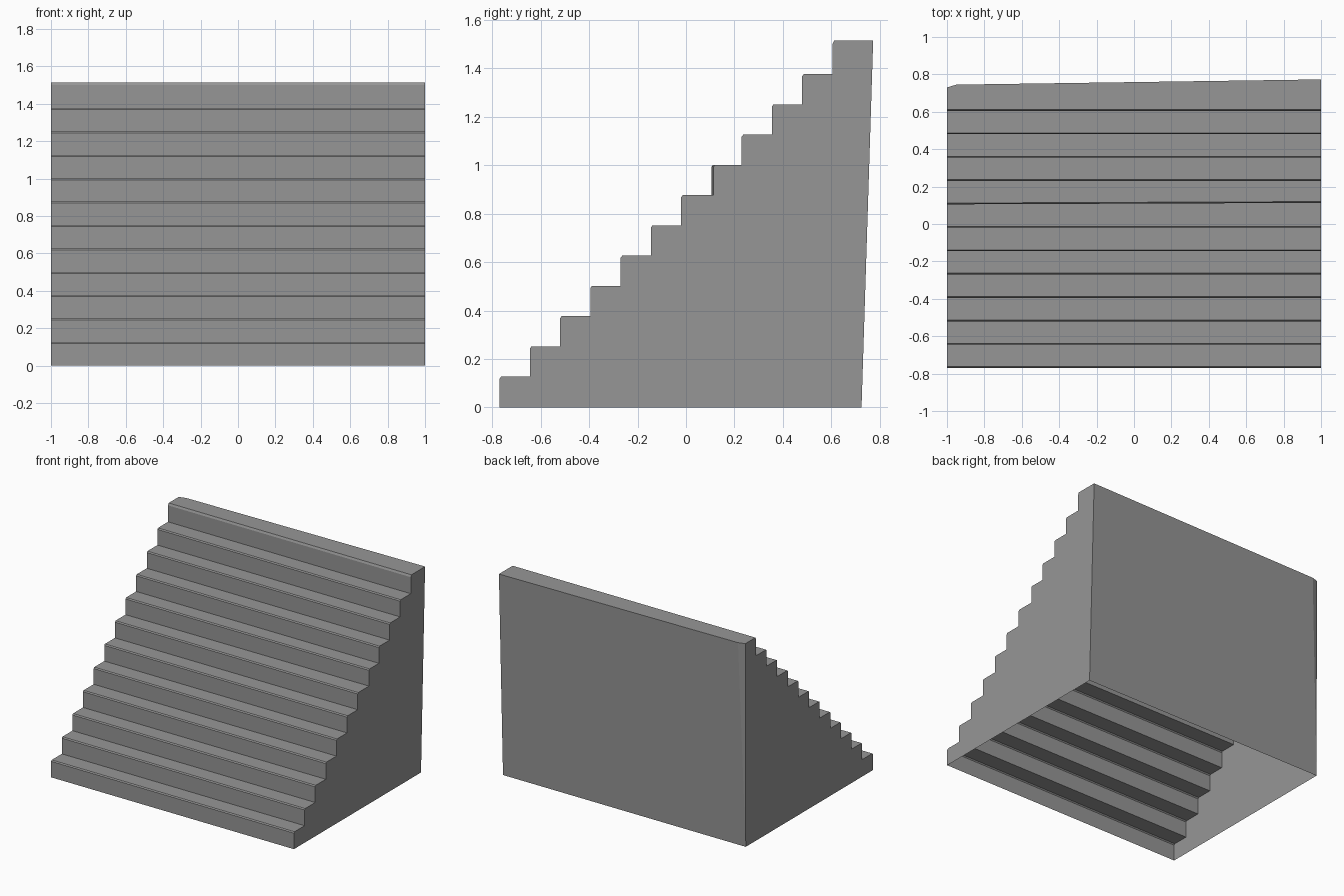
import bpy

cube = bpy.data.objects.get("Cube")
if cube:
    bpy.data.objects.remove(cube, do_unlink=True)

STEPS, RISE, RUN = 12, 0.125, 0.125
FRONT, BACK, TOP = -0.77, 0.725, 1.515

stone = bpy.data.materials.new("plain grey")
stone.use_nodes = True
stone.diffuse_color = (0.305, 0.305, 0.305, 1)
stone.node_tree.nodes["Principled BSDF"].inputs["Base Color"].default_value = stone.diffuse_color


def add_part(name, verts, faces):
    mesh = bpy.data.meshes.new(name)
    mesh.from_pydata(verts, [], faces)
    mesh.materials.append(stone)
    mesh.update()
    part = bpy.data.objects.new(name, mesh)
    bpy.context.collection.objects.link(part)
    return part


def stair_profile(x, back_top):
    """Stepped outline at one side, with a small chamfer on each nosing."""
    points = []
    z = 0
    for i in range(STEPS):
        last = i == STEPS - 1
        y = FRONT + i * RUN
        if i == 7:
            y += 0.004 + 0.004 * x  # slightly skewed riser
        top = TOP if last else (i + 1) * RISE + 0.002
        drop = 0.015 if last else 0.008
        points += [(x, y, z), (x, y, top - drop), (x, y + 0.007, top)]
        z = top
    return points + [(x, back_top, TOP)]


right = stair_profile(-1, 0.73)
left = stair_profile(1, 0.773)
n = len(right)

# Treads, risers and chamfers; the top landing has a clipped rear corner
strips = [(i, i + 1, n + i + 1, n + i) for i in range(n - 2)]
corner = (-0.95, 0.745, TOP)
landing = (n - 2, n - 1, 2 * n, 2 * n - 1, 2 * n - 2)
add_part("steps", right + left + [corner],
         [tuple(reversed(f)) for f in strips + [landing]])

# Stepped side walls
for name, profile, flip in (("right_side", right, False), ("left_side", left, True)):
    outline = profile + [(profile[0][0], BACK, 0)]
    order = list(range(len(outline)))
    if not flip:
        order.reverse()
    add_part(name, outline, [order[::-1]])

# Leaning back wall
add_part("back_wall",
         [(1, BACK, 0), (-1, BACK, 0), right[-1], corner, left[-1]],
         [(0, 1, 3, 4), (1, 2, 3)])
